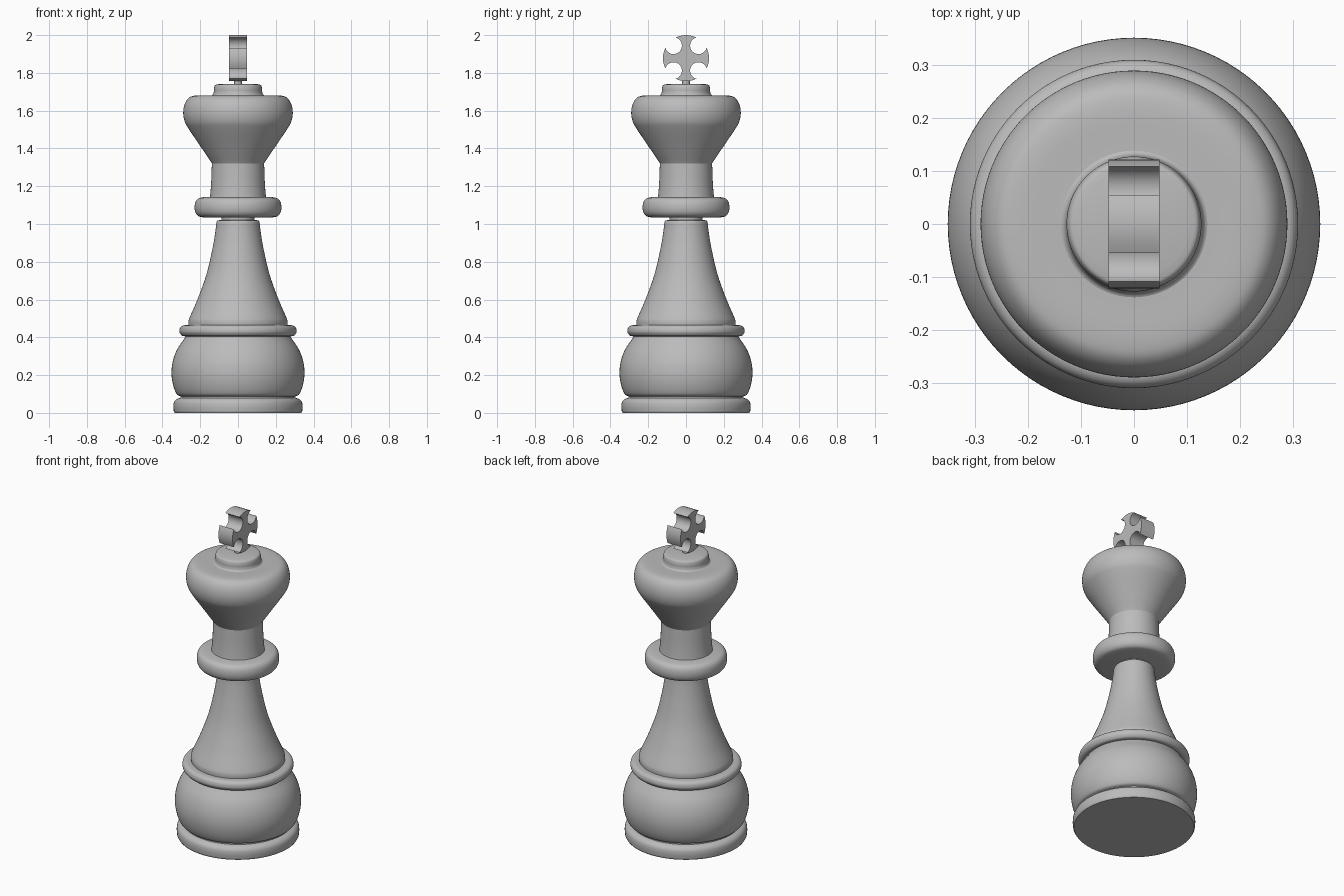
import bpy, bmesh, math
from mathutils import Vector

cube = bpy.data.objects.get("Cube")
if cube:
    bpy.data.objects.remove(cube, do_unlink=True)

grey = bpy.data.materials.new("plain grey")
grey.use_nodes = True
colour = (0.5, 0.5, 0.5, 1)
grey.diffuse_color = colour
grey.node_tree.nodes["Principled BSDF"].inputs["Base Color"].default_value = colour


def finish(name, bm):
    bmesh.ops.recalc_face_normals(bm, faces=bm.faces)
    mesh = bpy.data.meshes.new(name)
    bm.to_mesh(mesh)
    bm.free()
    mesh.materials.append(grey)
    obj = bpy.data.objects.new(name, mesh)
    bpy.context.collection.objects.link(obj)
    bpy.ops.object.select_all(action='DESELECT')
    bpy.context.view_layer.objects.active = obj
    obj.select_set(True)
    bpy.ops.object.shade_smooth_by_angle(angle=math.radians(35))
    return obj


def smooth(points, steps=6):
    """Spline through the given (radius, height) points."""
    p = [Vector(q) for q in points]
    p = [2 * p[0] - p[1]] + p + [2 * p[-1] - p[-2]]
    out = []
    for a, b, c, d in zip(p, p[1:], p[2:], p[3:]):
        for i in range(steps):
            t = i / steps
            out.append(0.5 * (2 * b + (c - a) * t + (2 * a - 5 * b + 4 * c - d) * t * t
                              + (3 * b - a - 3 * c + d) * t ** 3))
    return out + [p[-2]]


def lathe(name, profile, sides=96):
    """Turn a profile round the z axis and close both ends with flat caps."""
    bm = bmesh.new()
    rings = []
    for r, z in profile:
        rings.append([bm.verts.new((r * math.cos(a), r * math.sin(a), z))
                      for a in (math.tau * i / sides for i in range(sides))])
    for low, high in zip(rings, rings[1:]):
        for i in range(sides):
            j = (i + 1) % sides
            bm.faces.new((low[i], low[j], high[j], high[i]))
    bm.faces.new(rings[0])
    bm.faces.new(rings[-1])
    return finish(name, bm)


# Foot and rounded base
lathe("foot", [(0.335, 0)] + smooth([(0.34, 0.008), (0.342, 0.035), (0.338, 0.058),
                                     (0.325, 0.073), (0.305, 0.08)]))
lathe("foot_groove", [(0.305, 0.075), (0.305, 0.095)])
lathe("base_bulb", smooth([(0.305, 0.088), (0.325, 0.1), (0.343, 0.145), (0.352, 0.205),
                           (0.346, 0.27), (0.323, 0.335), (0.283, 0.395), (0.275, 0.41)]))
lathe("base_ring", smooth([(0.27, 0.405), (0.295, 0.408), (0.308, 0.423), (0.31, 0.437),
                           (0.305, 0.453), (0.29, 0.463), (0.262, 0.465)]))

# Flared body and the thin neck above it
lathe("body", smooth([(0.262, 0.46), (0.262, 0.485), (0.254, 0.51), (0.215, 0.6),
                      (0.168, 0.73), (0.136, 0.865), (0.12, 0.96), (0.115, 1.005)])
      + smooth([(0.114, 1.01), (0.11, 1.018), (0.1, 1.02)], 4))
lathe("neck", [(0.088, 1.01), (0.088, 1.05)])

# Collar and shaft
lathe("collar", smooth([(0.185, 1.035), (0.21, 1.042), (0.225, 1.06), (0.23, 1.088),
                        (0.225, 1.117), (0.21, 1.135), (0.185, 1.142)]))
lathe("shaft", smooth([(0.15, 1.135), (0.147, 1.155), (0.142, 1.22), (0.138, 1.33)]))

# Head and its cap
lathe("head", [(0.138, 1.32)] + smooth([(0.142, 1.327), (0.2, 1.413), (0.262, 1.505),
                                        (0.283, 1.545), (0.29, 1.59), (0.282, 1.635),
                                        (0.26, 1.668), (0.225, 1.68), (0.15, 1.681)]))
lathe("cap", smooth([(0.145, 1.678), (0.133, 1.685), (0.128, 1.7), (0.127, 1.718),
                     (0.121, 1.735), (0.105, 1.74)]))
lathe("cross_stem", [(0.02, 1.735), (0.02, 1.765)], 32)

# Flared cross: curved tips joined by round cut-outs
bm = bmesh.new()
tip_radius, tip_angle = 0.122, math.radians(26.8)
cut_centre, cut_radius = Vector((0.066, 0.066)), 0.0444
outline = []
for i in range(7):
    a = -tip_angle + 2 * tip_angle * i / 6
    outline.append(tip_radius * Vector((math.cos(a), math.sin(a))))
for i in range(1, 20):
    a = math.radians(-14.4 - 241.2 * i / 20)
    outline.append(cut_centre + cut_radius * Vector((math.cos(a), math.sin(a))))
verts = []
for quarter in range(4):
    c, s = math.cos(quarter * math.pi / 2), math.sin(quarter * math.pi / 2)
    verts += [bm.verts.new((-0.048, c * p.x - s * p.y, 1.878 + s * p.x + c * p.y))
              for p in outline]
side = bm.faces.new(verts)
extruded = bmesh.ops.extrude_face_region(bm, geom=[side])["geom"]
bmesh.ops.translate(bm, vec=(0.096, 0, 0),
                    verts=[v for v in extruded if isinstance(v, bmesh.types.BMVert)])
finish("cross", bm)
